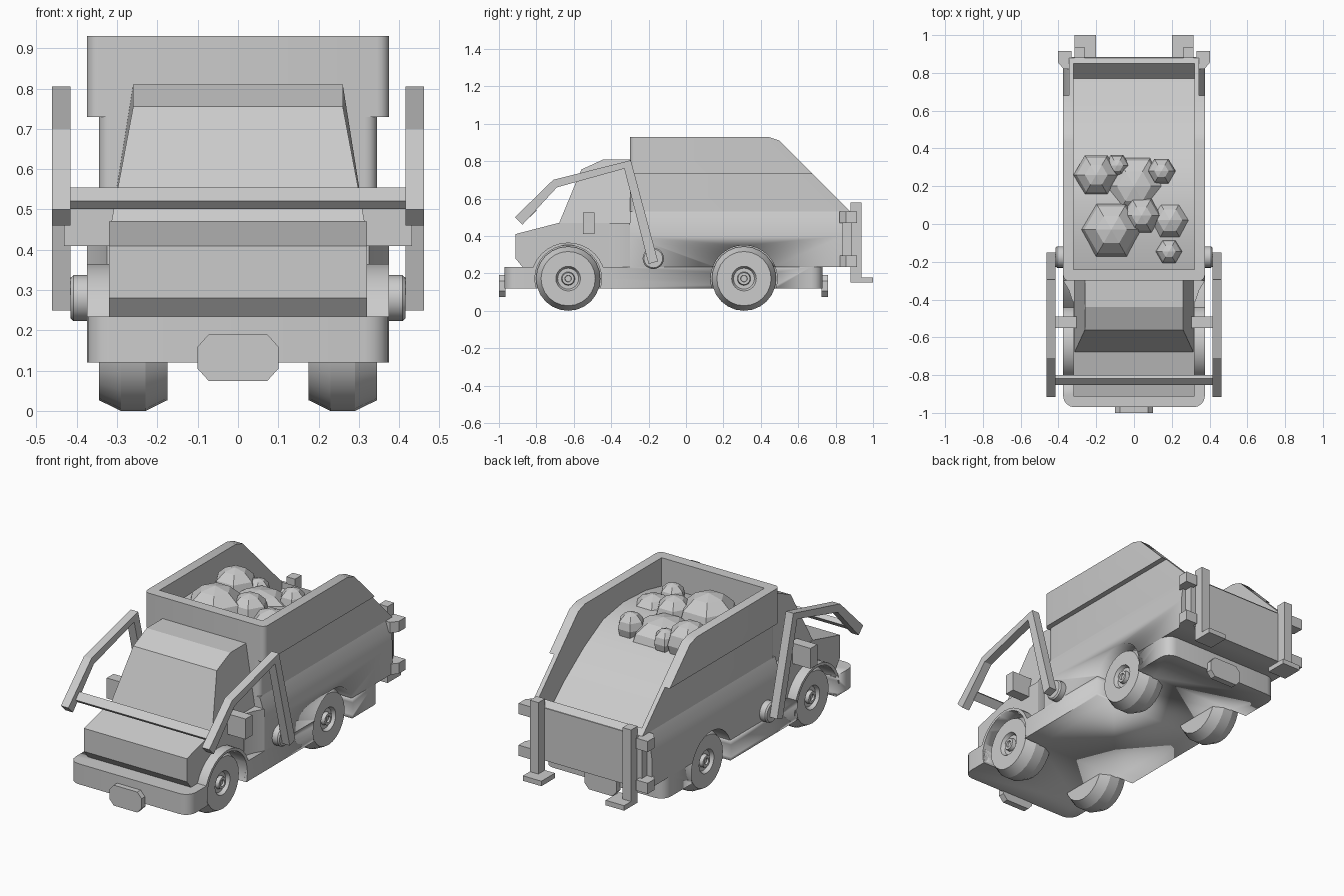
import bpy, bmesh, math
from mathutils import Vector, Matrix

if "Cube" in bpy.data.objects:
    bpy.data.objects.remove(bpy.data.objects["Cube"])


def finish(name, bm, smooth=None):
    bmesh.ops.recalc_face_normals(bm, faces=bm.faces)
    me = bpy.data.meshes.new(name)
    bm.to_mesh(me)
    bm.free()
    ob = bpy.data.objects.new(name, me)
    bpy.context.collection.objects.link(ob)
    if smooth:
        bpy.ops.object.select_all(action='DESELECT')
        ob.select_set(True)
        bpy.context.view_layer.objects.active = ob
        bpy.ops.object.shade_smooth_by_angle(angle=math.radians(smooth))
    return ob


def prism(name, pts, axis, a, b, smooth=None, bevel=None, radius=0.04):
    """Extrude a 2D profile along an axis from a to b; bevel picks vertical edges."""
    def place(p, t):
        return {'x': (t, p[0], p[1]), 'y': (p[0], t, p[1]), 'z': (p[0], p[1], t)}[axis]
    bm = bmesh.new()
    lo = [bm.verts.new(place(p, a)) for p in pts]
    hi = [bm.verts.new(place(p, b)) for p in pts]
    n = len(pts)
    bm.faces.new(lo)
    bm.faces.new(hi)
    for i in range(n):
        bm.faces.new((lo[i], lo[(i + 1) % n], hi[(i + 1) % n], hi[i]))
    if bevel:
        def vertical(e):
            d = (e.verts[0].co - e.verts[1].co).normalized()
            return abs(d.z) > 0.99
        es = [e for e in bm.edges if vertical(e) and bevel((e.verts[0].co + e.verts[1].co) / 2)]
        bmesh.ops.bevel(bm, geom=es, offset=radius, segments=4, profile=0.5, affect='EDGES')
    return finish(name, bm, smooth)


def box(name, x, y, z):
    return prism(name, [(x[0], y[0]), (x[1], y[0]), (x[1], y[1]), (x[0], y[1])], 'z', *z)


def lathe(name, prof, y, z, side=1, seg=24):
    """Spin an (x, radius) profile about the x axis through (y, z)."""
    bm = bmesh.new()
    rings = []
    for px, r in prof:
        rings.append([bm.verts.new((side * px, y + r * math.sin(k * math.tau / seg),
                                    z - r * math.cos(k * math.tau / seg))) for k in range(seg)])
    for r0, r1 in zip(rings, rings[1:]):
        for k in range(seg):
            j = (k + 1) % seg
            bm.faces.new((r0[k], r0[j], r1[j], r1[k]))
    bm.faces.new(rings[0])
    bm.faces.new(rings[-1])
    return finish(name, bm, 25)


def cut(targets, cutters):
    for ob in targets:
        bpy.context.view_layer.objects.active = ob
        for c in cutters:
            m = ob.modifiers.new('cut', 'BOOLEAN')
            m.operation, m.object, m.solver = 'DIFFERENCE', c, 'EXACT'
            bpy.ops.object.modifier_apply(modifier=m.name)
    for c in cutters:
        bpy.data.objects.remove(c)


WHEELS = {'front': -0.63, 'rear': 0.31}
SIDES = {'left': -1, 'right': 1}
WZ = 0.172

# Chassis with rounded corners, and the flared lower body
chassis = prism('chassis', [(-.375, -.97), (.375, -.97), (.375, .73), (-.375, .73)], 'z',
                .12, .235, 30, lambda c: True, .06)
body = prism('lower_body', [(-.375, .235), (.375, .235), (.375, .40), (.365, .47), (.345, .53),
                            (-.345, .53), (-.365, .47), (-.375, .40)], 'y', -.30, .84, 30)

# Hopper in two steps, plus tailgate
front = lambda c: c.y < -.29
hopper_low = prism('hopper_lower', [(-.30, .53), (-.30, .73), (.68, .73), (.88, .53)], 'x',
                   -.345, .345, 30, front, .03)
hopper_top = prism('hopper_upper', [(-.30, .73), (-.30, .93), (.44, .93), (.50, .91), (.68, .73)], 'x',
                   -.375, .375, 30, front, .03)
tailgate = box('tailgate', (-.345, .345), (.82, .885), (.235, .53))

# Cab: hood block and tapered greenhouse
cab = prism('cab_hood', [(-.875, .235), (-.912, .28), (-.912, .41), (-.68, .47), (-.295, .47), (-.295, .2)],
            'x', -.32, .32)
bm = bmesh.new()
prof = [(.315, -.68, .465), (.26, -.56, .755), (.26, -.44, .81), (.26, -.295, .81), (.315, -.295, .465)]
rows = [[bm.verts.new((s * x, y, z)) for x, y, z in prof] for s in (-1, 1)]
for i in range(5):
    j = (i + 1) % 5
    bm.faces.new((rows[0][i], rows[0][j], rows[1][j], rows[1][i]))
for r in rows:
    bm.faces.new(r)
finish('cab_greenhouse', bm)

# Fenders and the fairing between cab and body
fenders = []
for side, s in SIDES.items():
    fenders.append(lathe(side + '_fender', [(.30, .20), (.375, .20)], -.63, .165, s, 32))
    prism(side + '_cab_fairing', [(s * .30, -.41), (s * .325, -.41), (s * .345, -.35), (s * .375, -.30),
                                  (s * .30, -.30)], 'z', .18, .47, 40)
under = box('fender_trim', (-.5, .5), (-.9, -.4), (-.2, .121))
cut(fenders, [under])

# Wheel arches and hopper interior
arches = [lathe('arch_cutter', [(.27, .178), (.5, .178)], y, WZ, s, 32)
          for y in WHEELS.values() for s in SIDES.values()]
cut([chassis, body, cab] + fenders, arches)
cut([hopper_low, hopper_top, body, tailgate],
    [box('interior_cutter', (-.32, .32), (-.24, .85), (.40, 1.1))])

# Wheels with recessed hubs
for end, y in WHEELS.items():
    for side, s in SIDES.items():
        lathe(f'{end}_{side}_wheel',
              [(.175, .06), (.175, .145), (.23, .172), (.29, .172), (.345, .145), (.345, .066),
               (.325, .056), (.325, .036), (.345, .032), (.345, .018), (.335, .016)], y, WZ, s)

# Load heap filling the hopper
prism('load', [(-.24, .40), (-.24, .77), (-.1, .80), (.1, .81), (.28, .78), (.45, .69), (.62, .57),
               (.77, .44), (.85, .525), (.85, .40)], 'x', -.32, .32, 30)


# Low-poly rocks: hexagonal domes
def rock(i, x, y, z, r, h):
    bm = bmesh.new()
    bmesh.ops.create_uvsphere(bm, u_segments=6, v_segments=6, radius=1)
    bmesh.ops.transform(bm, verts=bm.verts, matrix=Matrix.Translation((x, y, z))
                        @ Matrix.Diagonal((r, r, h, 1)) @ Matrix.Rotation(math.pi / 6, 4, 'Z'))
    finish(f'rock_{i}', bm)


for i, (x, y, z, r, h) in enumerate([
        (-.20, .26, .79, .12, .11), (-.09, .31, .78, .065, .07), (.145, .28, .79, .075, .08),
        (-.12, -.03, .78, .165, .15), (.04, .045, .80, .105, .10), (.185, -.145, .79, .07, .07),
        (.0, .20, .72, .18, .13), (.19, .02, .72, .13, .14)]):
    rock(i, x, y, z, r, h)

# Lift arms, pivots, mirrors and rear rails on both sides
ARM = [(-.915, .50), (-.71, .70), (-.295, .805), (-.15, .265), (-.20, .25), (-.33, .76), (-.69, .66), (-.875, .46)]
for side, s in SIDES.items():
    prism(side + '_lift_arm', ARM, 'x', s * .415, s * .462)
    lathe(side + '_arm_pivot', [(.36, .057), (.408, .057), (.416, .05)], -.175, .28, s, 20)
    box(side + '_mirror', (s * .29, s * .432), (-.55, -.49), (.41, .525))
    box(side + '_rear_post', (s * .262, s * .315), (.88, .938), (.15, .58))
    box(side + '_rear_foot', (s * .20, s * .315), (.88, 1.0), (.15, .178))
    for level, z in (('lower', .235), ('upper', .47)):
        prism(f'{side}_{level}_bracket', [(s * .33, .82), (s * .372, .82), (s * .402, .855), (s * .402, .915),
                                          (s * .33, .915)], 'z', z, z + .06)

# Crossbar between the arms
c, u, v = Vector((-.825, .528)), Vector((.707, .707)) * .024, Vector((-.707, .707)) * .014
prism('arm_crossbar', [c + u + v, c - u + v, c - u - v, c + u - v], 'x', -.42, .42)

# Blank octagonal plates front and rear
OCT = [(-.10, .105), (-.073, .075), (.073, .075), (.10, .105), (.10, .16), (.073, .19), (-.073, .19), (-.10, .16)]
prism('front_plate', OCT, 'y', -1.0, -.965)
prism('rear_plate', OCT, 'y', .725, .76)
